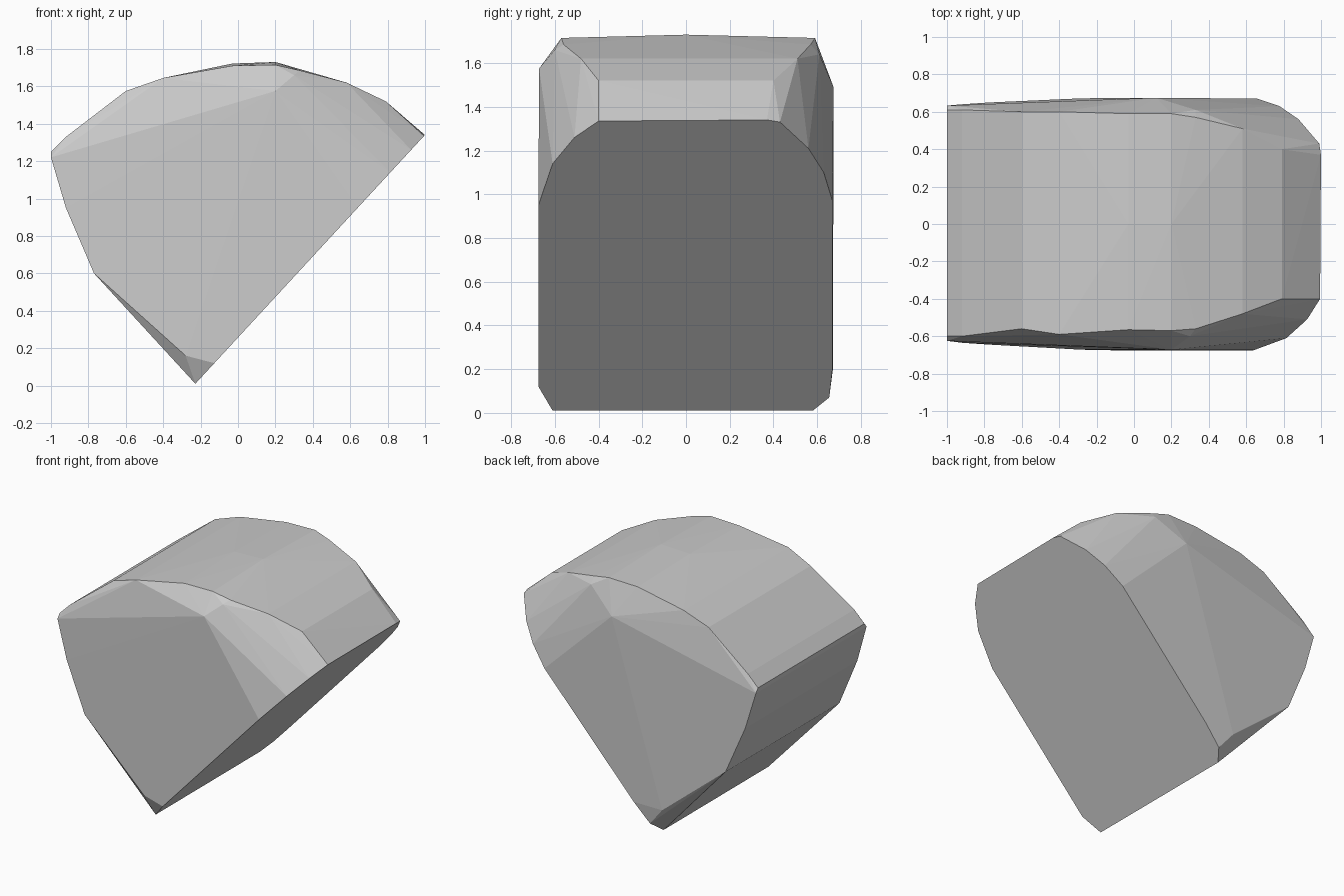
import bpy
import bmesh

if "Cube" in bpy.data.objects:
    bpy.data.objects.remove(bpy.data.objects["Cube"])

# Flat cut face: (y, z) outline lying on the slanted plane
CUT = [(-.61, .01), (-.675, .12), (-.675, .95), (-.61, 1.14), (-.51, 1.26),
       (-.40, 1.335), (.37, 1.34), (.43, 1.33), (.56, 1.21), (.63, 1.10),
       (.67, .97), (.67, .20), (.655, .07), (.58, .01)]
points = [(-.228 + (z - .01) * .923, y, z) for y, z in CUT]

# Curved back of the wedge: (x, z, front y, back y) ridges across the width
RIDGES = [(-1, 1.25, -.60, .61), (-.92, 1.33, -.60, .61), (-.60, 1.575, -.56, .60),
          (-.40, 1.645, -.59, .60), (-.03, 1.71, -.565, .59), (.20, 1.715, -.57, .59),
          (.33, 1.685, -.56, .57), (.58, 1.62, -.48, .51), (.79, 1.52, -.40, .40),
          (-.92, .95, -.635, .64), (-.77, .60, -.645, .65)]
for x, z, front, back in RIDGES:
    points += [(x, front, z), (x, back, z)]

# Side bulges, lower corner bevels and crown
points += [(-1, -.625, 1.22), (-1, .633, 1.22),
           (.20, -.672, 1.575), (.12, .675, 1.49),
           (-.28, -.672, .16), (-.28, .672, .20),
           (.30, -.60, 1.66), (.33, .61, 1.64),
           (-.03, 0, 1.722), (.20, 0, 1.73)]

bm = bmesh.new()
for p in points:
    bm.verts.new(p)
hull = bmesh.ops.convex_hull(bm, input=bm.verts[:])
loose = {g for g in hull["geom_interior"] + hull["geom_unused"]
         if isinstance(g, bmesh.types.BMVert)}
bmesh.ops.delete(bm, geom=list(loose), context='VERTS')
bmesh.ops.dissolve_limit(bm, angle_limit=.01, verts=bm.verts[:], edges=bm.edges[:])
bmesh.ops.recalc_face_normals(bm, faces=bm.faces[:])

mesh = bpy.data.meshes.new("wedge_block")
bm.to_mesh(mesh)
bm.free()
block = bpy.data.objects.new("wedge_block", mesh)
bpy.context.collection.objects.link(block)

# Plain grey
grey = bpy.data.materials.new("light grey")
grey.diffuse_color = (.6, .6, .6, 1)
grey.use_nodes = True
grey.node_tree.nodes["Principled BSDF"].inputs["Base Color"].default_value = grey.diffuse_color
mesh.materials.append(grey)
